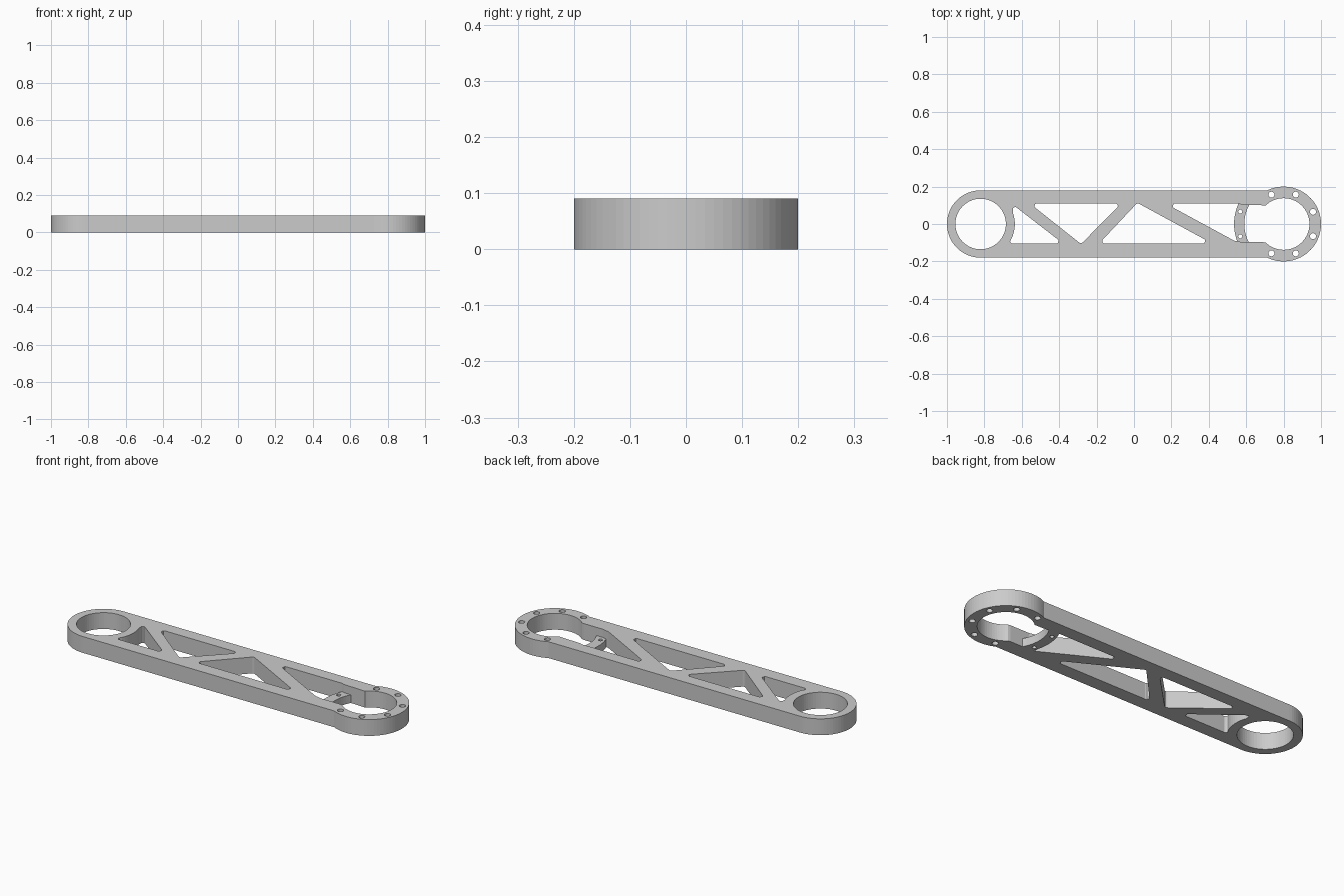
import bpy, bmesh
from math import cos, sin, radians, tan
from mathutils import Vector

if "Cube" in bpy.data.objects:
    bpy.data.objects.remove(bpy.data.objects["Cube"])

HEIGHT = 0.09
RIGHT, LEFT = 0.80, -0.82      # ring centres on the x axis


def arc(cx, r, a0, a1, n, cy=0.0):
    """Points along an arc, angles in degrees."""
    return [(cx + r * cos(radians(a0 + (a1 - a0) * i / n)),
             cy + r * sin(radians(a0 + (a1 - a0) * i / n))) for i in range(n + 1)]


def circle(cx, cy, r, n):
    return arc(cx, r, 0, 360, n, cy)[:-1]


def rounded(points, n=5):
    """Polygon whose (x, y, radius) points get filleted corners."""
    out = []
    for i, p in enumerate(points):
        c = Vector(p[:2])
        r = p[2] if len(p) > 2 else 0
        if not r:
            out.append(tuple(c))
            continue
        u = (Vector(points[i - 1][:2]) - c).normalized()
        v = (Vector(points[(i + 1) % len(points)][:2]) - c).normalized()
        half = u.angle(v) / 2
        centre = c + (u + v).normalized() * (r / sin(half))
        a = c + u * (r / tan(half)) - centre
        b = c + v * (r / tan(half)) - centre
        for k in range(n + 1):
            out.append(tuple(centre + a.lerp(b, k / n).normalized() * r))
    return out


def plate(name, loops, z0, z1):
    """Filled flat profile (first loop outside, others holes) extruded in z."""
    cu = bpy.data.curves.new(name, 'CURVE')
    cu.dimensions = '2D'
    cu.fill_mode = 'BOTH'
    cu.extrude = (z1 - z0) / 2
    for pts in loops:
        sp = cu.splines.new('POLY')
        sp.points.add(len(pts) - 1)
        for q, p in zip(sp.points, pts):
            q.co = (p[0], p[1], 0, 1)
        sp.use_cyclic_u = True
        sp.use_smooth = False
    ob = bpy.data.objects.new(name, cu)
    bpy.context.collection.objects.link(ob)
    bpy.ops.object.select_all(action='DESELECT')
    ob.select_set(True)
    bpy.context.view_layer.objects.active = ob
    bpy.ops.object.convert(target='MESH')
    ob = bpy.context.object
    bm = bmesh.new()
    bm.from_mesh(ob.data)
    bmesh.ops.remove_doubles(bm, verts=bm.verts, dist=1e-5)
    bmesh.ops.translate(bm, verts=bm.verts, vec=(0, 0, (z0 + z1) / 2))
    bmesh.ops.recalc_face_normals(bm, faces=bm.faces)
    bm.to_mesh(ob.data)
    bm.free()
    return ob


# Arm outline: round left end, straight sides, larger round right end
outline = arc(LEFT, 0.18, 90, 270, 36) + arc(RIGHT, 0.20, -115.84, 115.84, 48)

# Lightening pockets between the diagonal struts
R = 0.013
pocket_1 = rounded([(-0.648, 0.1035, 0.012)] + arc(LEFT, 0.183, 20, -25, 8)
                   + [(-0.672, -0.105, 0.012), (-0.378, -0.105, R)])
pocket_2 = rounded([(-0.557, 0.11, R), (-0.068, 0.11, R), (-0.283, -0.107, R)])
pocket_3 = rounded([(0.018, 0.113, R), (-0.187, -0.105, R), (0.42, -0.105, R)])

# Last pocket, slot and right bore form one keyhole opening
keyhole = rounded([(0.168, 0.11, R), (0.557, 0.11), (0.575, 0.104), (0.69, 0.10)]
                  + arc(RIGHT, 0.138, 134, -134, 48)
                  + [(0.69, -0.097), (0.575, -0.097), (0.555, -0.092), (0.537, -0.09)])

# Bolt holes around the right ring
bolts = [circle(RIGHT + 0.17 * cos(radians(a)), 0.17 * sin(radians(a)), 0.016, 16)
         for a in (-112.5, -67.5, -22.5, 22.5, 67.5, 112.5)]

plate("arm", [outline, circle(LEFT, 0, 0.135, 64), pocket_1, pocket_2, pocket_3,
              keyhole] + bolts, 0, HEIGHT)

# Thin curved bridge across the slot, half height
bridge = arc(RIGHT, 0.265, 155.5, 204.5, 14) + arc(RIGHT, 0.21, 210.5, 149.5, 14)
plate("bridge", [bridge] + [circle(0.568, s * 0.066, 0.011, 12) for s in (1, -1)],
      0, HEIGHT / 2)
